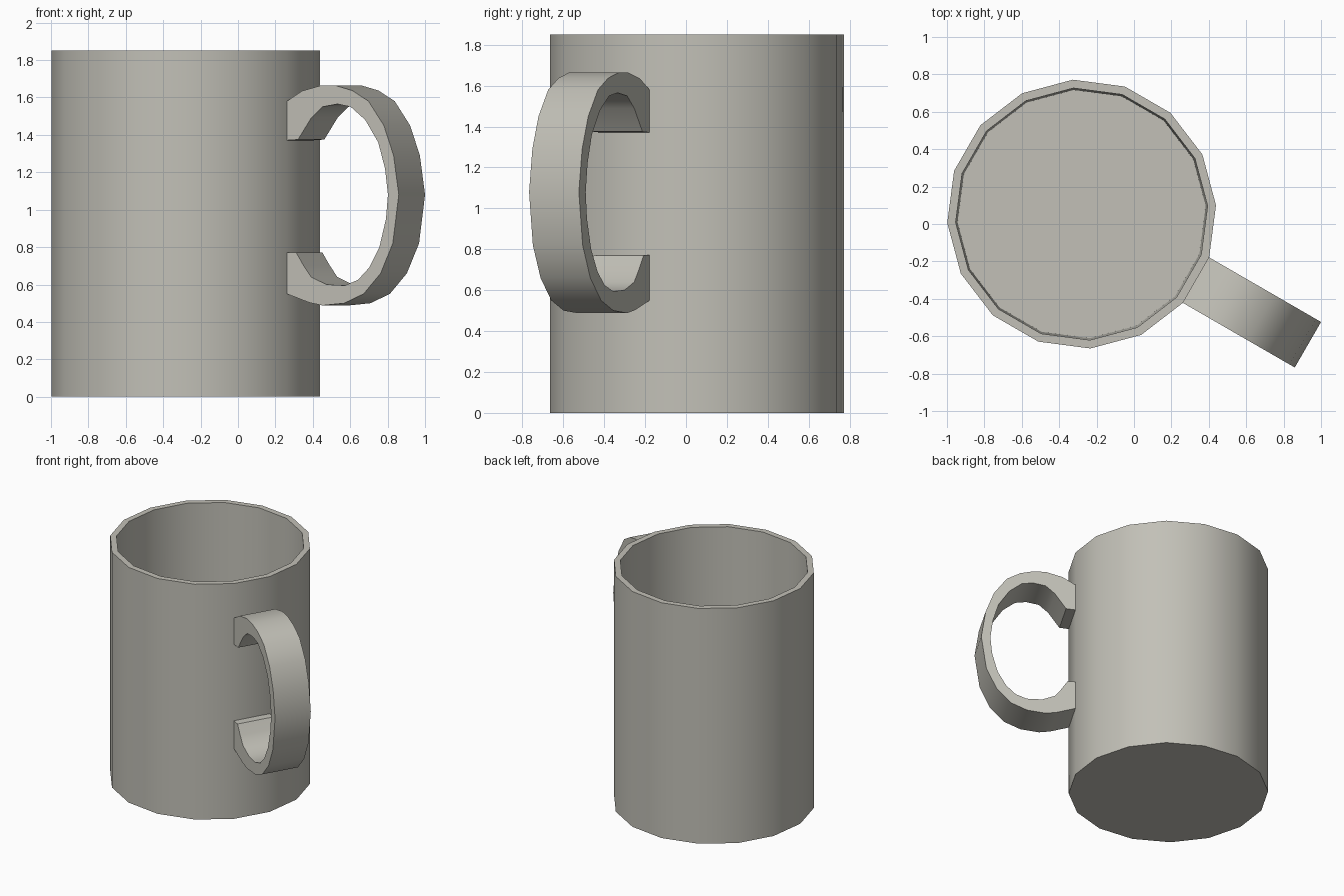
import bpy, bmesh, math
from mathutils import Vector

if "Cube" in bpy.data.objects:
    bpy.data.objects.remove(bpy.data.objects["Cube"])

CX, CY = -0.28, 0.053          # cup axis
R, H, SIDES = 0.72, 1.85, 16
TURN = math.radians(3.75)      # rotation of the cup facets
HANDLE = math.radians(-30)     # direction of the handle

clay = bpy.data.materials.new("warm_grey_ceramic")
clay.diffuse_color = (0.54, 0.53, 0.475, 1)
clay.use_nodes = True
clay.node_tree.nodes["Principled BSDF"].inputs["Base Color"].default_value = clay.diffuse_color


def finish(name, bm):
    bmesh.ops.recalc_face_normals(bm, faces=bm.faces)
    mesh = bpy.data.meshes.new(name)
    bm.to_mesh(mesh)
    bm.free()
    mesh.materials.append(clay)
    ob = bpy.data.objects.new(name, mesh)
    bpy.context.collection.objects.link(ob)
    bpy.ops.object.select_all(action='DESELECT')
    ob.select_set(True)
    bpy.context.view_layer.objects.active = ob
    bpy.ops.object.shade_smooth_by_angle(angle=math.radians(35))
    return ob


# Cup: outer wall, rim, inner wall and floor as stacked 16-sided rings
bm = bmesh.new()
rings = []
for r, z in [(R, 0), (R, H), (0.675, H), (0.665, 0.05)]:
    rings.append([bm.verts.new((CX + r * math.cos(TURN + math.tau * i / SIDES),
                                CY + r * math.sin(TURN + math.tau * i / SIDES), z))
                  for i in range(SIDES)])
for a, b in zip(rings, rings[1:]):
    for i in range(SIDES):
        j = (i + 1) % SIDES
        bm.faces.new((a[i], a[j], b[j], b[i]))
bm.faces.new(rings[0])
bm.faces.new(rings[-1])
finish("cup_body", bm)

# Handle: C-shaped profile (distance from cup axis, height), one facet wide
outer = [(0.69, 1.57), (0.706, 1.58), (0.80, 1.635), (0.92, 1.665), (1.01, 1.663),
         (1.11, 1.637), (1.21, 1.58), (1.305, 1.45), (1.365, 1.29), (1.397, 1.08),
         (1.36, 0.82), (1.285, 0.66), (1.18, 0.55), (1.06, 0.50), (0.925, 0.488),
         (0.845, 0.503), (0.706, 0.55), (0.69, 0.555)]
inner = [(0.69, 0.772), (0.764, 0.77), (0.81, 0.70), (0.856, 0.64), (0.95, 0.60),
         (1.064, 0.595), (1.145, 0.625), (1.214, 0.69), (1.277, 0.80), (1.318, 0.95),
         (1.33, 1.08), (1.312, 1.22), (1.27, 1.36), (1.19, 1.48), (1.10, 1.55),
         (1.018, 1.565), (0.925, 1.55), (0.856, 1.49), (0.775, 1.375), (0.69, 1.37)]
out = Vector((math.cos(HANDLE), math.sin(HANDLE), 0))
side = Vector((-out.y, out.x, 0))
half = R * math.sin(math.pi / SIDES)
bm = bmesh.new()
loops = [[bm.verts.new(Vector((CX, CY, z)) + out * u + side * s * half)
          for u, z in outer + inner] for s in (-1, 1)]
n = len(loops[0])
for loop in loops:
    bm.faces.new(loop)
for i in range(n):
    j = (i + 1) % n
    bm.faces.new((loops[0][i], loops[0][j], loops[1][j], loops[1][i]))
finish("handle", bm)
